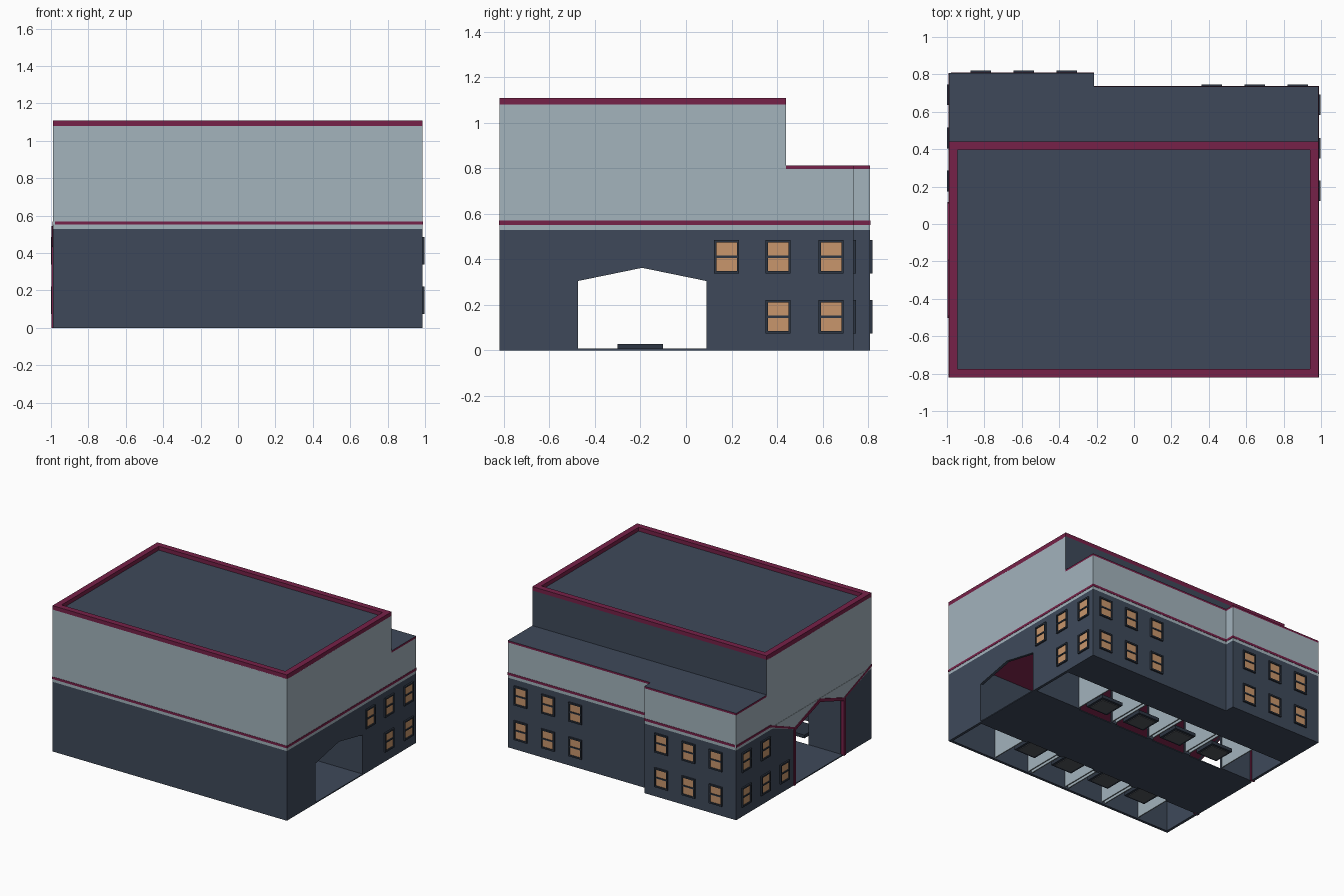
import bpy, bmesh

if "Cube" in bpy.data.objects:
    bpy.data.objects.remove(bpy.data.objects["Cube"])

def material(name, rgb):
    lin = [((c / 255 + 0.055) / 1.055) ** 2.4 for c in rgb]
    m = bpy.data.materials.new(name)
    m.diffuse_color = (*lin, 1)
    m.use_nodes = True
    m.node_tree.nodes["Principled BSDF"].inputs["Base Color"].default_value = m.diffuse_color
    return m

SLATE = material("slate wall", (62, 73, 90))
PALE = material("pale grey cladding", (163, 179, 188))
MAROON = material("maroon trim", (118, 33, 72))
AMBER = material("amber glass", (200, 150, 108))
DARK = material("dark frame", (44, 53, 66))
GRATE = material("grate grey", (84, 88, 94))

def finish(name, bm, mats):
    bmesh.ops.recalc_face_normals(bm, faces=bm.faces)
    me = bpy.data.meshes.new(name)
    bm.to_mesh(me)
    bm.free()
    for m in mats:
        me.materials.append(m)
    ob = bpy.data.objects.new(name, me)
    bpy.context.collection.objects.link(ob)
    return ob

def add_prism(bm, pts, axis, a, b, index=0):
    """Extrude a polygon: axis x takes (y, z) points, axis z takes (x, y) points."""
    place = (lambda p, t: (t, *p)) if axis == 'x' else (lambda p, t: (*p, t))
    lo = [bm.verts.new(place(p, a)) for p in pts]
    hi = [bm.verts.new(place(p, b)) for p in pts]
    n = len(pts)
    faces = [bm.faces.new(lo), bm.faces.new(hi)]
    faces += [bm.faces.new((lo[i], lo[(i + 1) % n], hi[(i + 1) % n], hi[i])) for i in range(n)]
    for f in faces:
        f.material_index = index

def add_box(bm, x, y, z, index=0):
    add_prism(bm, [(x[0], y[0]), (x[1], y[0]), (x[1], y[1]), (x[0], y[1])], 'z', *z, index)

def prism(name, pts, axis, a, b, mat):
    bm = bmesh.new()
    add_prism(bm, pts, axis, a, b)
    return finish(name, bm, [mat])

def box(name, x, y, z, mat):
    bm = bmesh.new()
    add_box(bm, x, y, z)
    return finish(name, bm, [mat])

def paint(ob, mat, rule):
    ob.data.materials.append(mat)
    for p in ob.data.polygons:
        if rule(p):
            p.material_index = 1

L, R, F, M, B1, B2, STEP = -0.988, 0.986, -0.82, 0.44, 0.735, 0.808, -0.215
MID = -0.193  # centre line of the drive-through
wing = [(L, M), (R, M), (R, B1), (STEP, B1), (STEP, B2), (L, B2)]

# Lower storey
box("front_wall", (L, R), (F, F + 0.02), (0, 0.53), SLATE)
prism("rear_wing_base", wing, 'z', 0, 0.53, SLATE)
prism("right_wall", [(F + .02, 0), (-0.475, 0), (-0.475, 0.305), (MID, 0.363), (0.09, 0.305),
                     (0.09, 0), (M, 0), (M, 0.53), (F + .02, 0.53)], 'x', R - 0.02, R, SLATE)
opening = [(-0.48, 0), (-0.48, 0.42), (MID, 0.52), (0.10, 0.42), (0.10, 0)]
prism("left_wall", [(F + .02, 0)] + opening + [(M, 0), (M, 0.53), (F + .02, 0.53)],
      'x', L, L + 0.02, SLATE)

# Upper storeys
tall = [(L, F), (R, F), (R, M), (L, M)]
paint(prism("tall_upper_block", tall, 'z', 0.53, 1.08, PALE), SLATE,
      lambda p: p.normal.y > 0.5 or abs(p.normal.z) > 0.5)
prism("rear_wing_upper", wing, 'z', 0.53, 0.798, PALE)
paint(prism("rear_wing_coping", wing, 'z', 0.798, 0.813, MAROON), SLATE,
      lambda p: p.normal.z > 0.5)

# Roof parapet
w = 0.045
bm = bmesh.new()
for y in ((F, F + w), (M - w, M)):
    add_box(bm, (L, R), y, (1.076, 1.11))
for x in ((L, L + w), (R - w, R)):
    add_box(bm, x, (F + w, M - w), (1.076, 1.11))
finish("roof_parapet", bm, [MAROON])

# Trim band around front, right and back
o = 0.002
prism("trim_band", [(L + .01, F - o), (R + o, F - o), (R + o, B1 + o), (STEP + o, B1 + o),
                    (STEP + o, B2 + o), (L + .01, B2 + o)], 'z', 0.552, 0.57, MAROON)

# Left side: cladding dips to meet the gabled frame
bm = bmesh.new()
add_prism(bm, [(0.40, 0.545), (0.12, 0.43), (MID, 0.537), (MID, 0.545)], 'x', L - 0.002, L + 0.01)
add_prism(bm, [(F, 0.545), (-0.5, 0.43), (MID, 0.537), (MID, 0.545)], 'x', L - 0.002, L + 0.01)
finish("left_cladding_dip", bm, [PALE])
bm = bmesh.new()
for run in ([(B2, 0.56), (0.40, 0.56), (0.11, 0.435)], [(F, 0.56), (-0.49, 0.435)]):
    add_prism(bm, [(y, z - .008) for y, z in run] + [(y, z + .008) for y, z in reversed(run)],
              'x', L - 0.004, L + 0.01)
finish("left_trim_band", bm, [MAROON])
outer = [(-0.503, 0), (-0.503, 0.435), (MID, 0.545), (0.117, 0.435), (0.117, 0)]
prism("left_gable_frame", outer + opening[::-1], 'x', L - 0.008, L + 0.03, MAROON)

# Drive-through: floor, gabled ceiling, pads
box("drive_floor", (L, R), (-0.475, 0.09), (0, 0.008), SLATE)
prism("drive_ceiling", [(-0.49, 0.415), (MID, 0.518), (0.11, 0.415), (0.11, 0.427),
                        (MID, 0.529), (-0.49, 0.427)], 'x', L + 0.02, R - 0.02, MAROON)
for i, x in enumerate((-0.48, 0.16)):
    box(f"floor_pad_{i}", (x, x + 0.25), (-0.3, -0.1), (0.001, 0.028), DARK)

# Side bays with pale dividers and floor grates
bays = [0.43, 0.10, -0.23, -0.56]
for side, near, s, depth in (("rear", 0.09, 1, 0.35), ("front", -0.475, -1, 0.325)):
    span = lambda a, b: tuple(sorted((near + s * a, near + s * b)))
    bm = bmesh.new()
    add_box(bm, (L + .02, R - .02), span(0, 0.015), (0.3, 0.425))
    edges = [R - .02] + [c + d for c in bays for d in (0.14, -0.14)] + [L + .02]
    for a, b in zip(edges[::2], edges[1::2]):
        add_box(bm, (b, a), span(0, 0.015), (0, 0.3))
    finish(f"{side}_drive_wall", bm, [SLATE])
    bm = bmesh.new()
    for c in bays:
        for d in (-0.15, 0.15):
            add_box(bm, (c + d - .004, c + d + .004), span(0.016, depth), (0.01, 0.42))
    finish(f"{side}_bay_dividers", bm, [PALE])
    bm = bmesh.new()
    for c in bays:
        add_box(bm, (c - .09, c + .09), span(0.02, 0.19), (0.035, 0.06), 0)
        add_box(bm, (c - .07, c + .07), span(0.04, 0.17), (0.03, 0.035), 1)
    finish(f"{side}_bay_grates", bm, [DARK, GRATE])

# Windows: projecting frame, crossbar and amber panes
def window(name, axis, wall, s, u, z):
    bm = bmesh.new()
    def part(u0, u1, z0, z1, d, index):
        across, out = (u + u0, u + u1), tuple(sorted((wall - s * 0.002, wall + s * d)))
        x, y = (out, across) if axis == 'x' else (across, out)
        add_box(bm, x, y, (z + z0, z + z1), index)
    part(-.046, .046, -.063, .063, .004, 1)
    for e in (-1, 1):
        part(*sorted((e * .045, e * .055)), -.073, .073, .012, 0)
        part(-.045, .045, *sorted((e * .062, e * .073)), .012, 0)
    part(-.045, .045, -.005, .005, .010, 0)
    finish(name, bm, [DARK, AMBER])

LOW, HIGH = 0.148, 0.412
groups = [("right", 'x', R, 1, (0.405, 0.637), (0.178, 0.405, 0.637)),
          ("left", 'x', L, -1, (0.23, 0.46, 0.69), (0.46, 0.69)),
          ("back_a", 'y', B2, 1, (-0.82, -0.59, -0.36), (-0.82, -0.59, -0.36)),
          ("back_b", 'y', B1, 1, (0.415, 0.645, 0.875), (0.415, 0.645, 0.875))]
for side, axis, wall, s, lows, highs in groups:
    for z, row in ((LOW, lows), (HIGH, highs)):
        for i, u in enumerate(row):
            window(f"window_{side}_{'low' if z == LOW else 'high'}_{i}", axis, wall, s, u, z)
